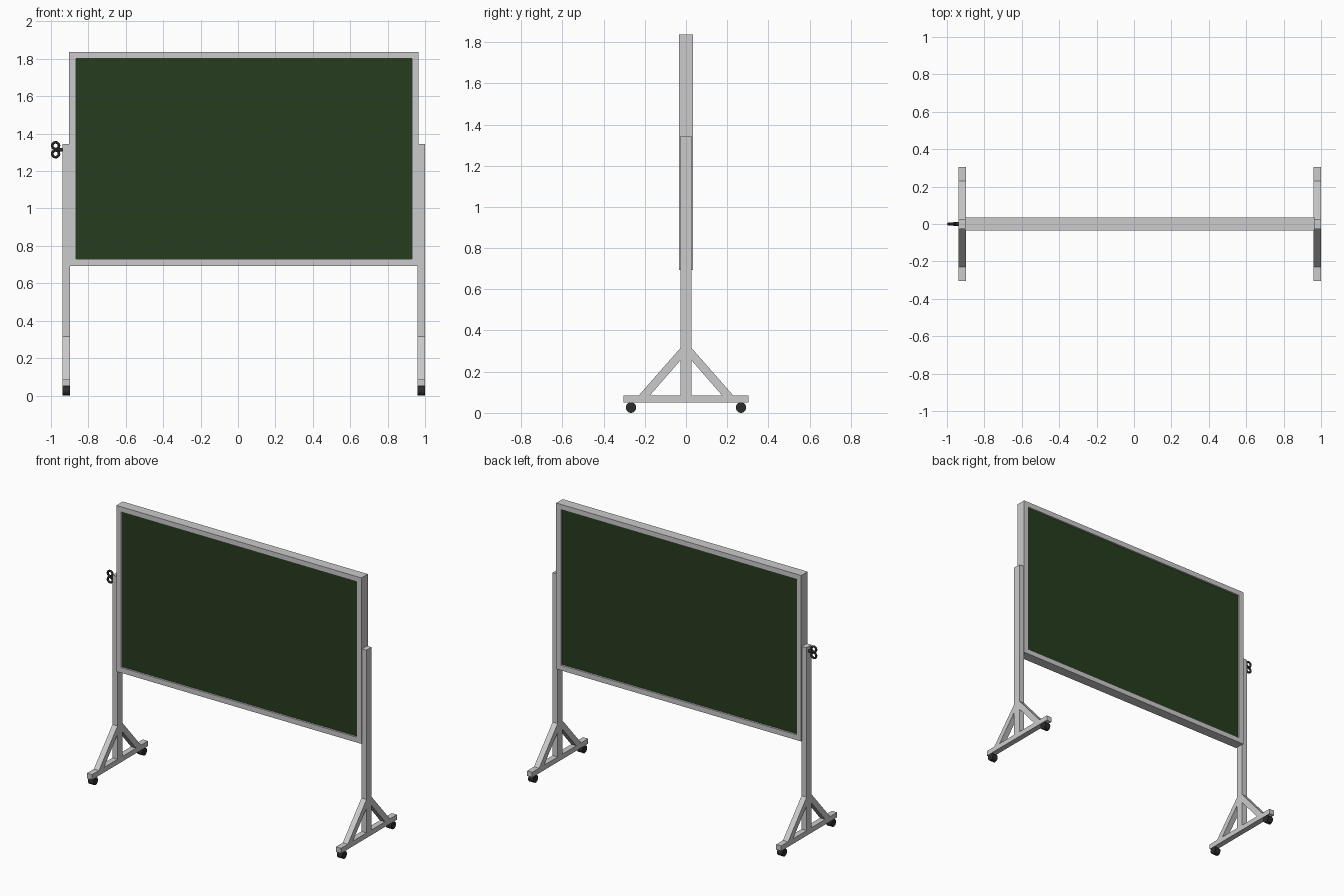
import bpy, bmesh
from math import pi
from mathutils import Vector, Matrix

if "Cube" in bpy.data.objects:
    bpy.data.objects.remove(bpy.data.objects["Cube"])

CX = 0.03          # middle of the board between the posts
PIVOT_Z = 1.314    # height of the clamp


def material(name, color):
    m = bpy.data.materials.new(name)
    m.diffuse_color = (*color, 1)
    m.use_nodes = True
    m.node_tree.nodes["Principled BSDF"].inputs["Base Color"].default_value = m.diffuse_color
    return m


green = material("board_green", (0.02, 0.045, 0.013))
black = material("black_rubber", (0.025, 0.025, 0.025))


def finish(name, bm, mat=None, smooth=False):
    bmesh.ops.recalc_face_normals(bm, faces=bm.faces)
    me = bpy.data.meshes.new(name)
    bm.to_mesh(me)
    bm.free()
    ob = bpy.data.objects.new(name, me)
    bpy.context.collection.objects.link(ob)
    if mat:
        me.materials.append(mat)
    if smooth:
        bpy.context.view_layer.objects.active = ob
        ob.select_set(True)
        bpy.ops.object.shade_smooth_by_angle(angle=pi / 5)
        ob.select_set(False)
    return ob


def prism(name, yz, x0, x1, mat=None):
    """Extrude a side-view (y, z) outline along x."""
    bm = bmesh.new()
    face = bm.faces.new([bm.verts.new((x0, y, z)) for y, z in yz])
    ext = bmesh.ops.extrude_face_region(bm, geom=[face])
    verts = [v for v in ext["geom"] if isinstance(v, bmesh.types.BMVert)]
    bmesh.ops.translate(bm, verts=verts, vec=(x1 - x0, 0, 0))
    return finish(name, bm, mat)


def box(name, x0, x1, y0, y1, z0, z1, mat=None):
    return prism(name, [(y0, z0), (y1, z0), (y1, z1), (y0, z1)], x0, x1, mat)


def x_cylinder(name, x0, x1, y, z, r, sides, mat):
    bm = bmesh.new()
    m = Matrix.Translation(((x0 + x1) / 2, y, z)) @ Matrix.Rotation(pi / 2, 4, 'Y')
    bmesh.ops.create_cone(bm, cap_ends=True, segments=sides, radius1=r,
                          radius2=r, depth=abs(x1 - x0), matrix=m)
    return finish(name, bm, mat, True)


def picture_frame(name, cx, cz, hw, hh, border, hy):
    """Rectangular ring made of four corner loops."""
    bm = bmesh.new()
    loops = []
    for inset, y in ((0, -hy), (border, -hy), (border, hy), (0, hy)):
        loops.append([bm.verts.new((cx + sx * (hw - inset), y, cz + sz * (hh - inset)))
                      for sx, sz in ((-1, -1), (1, -1), (1, 1), (-1, 1))])
    for i in range(4):
        a, b = loops[i], loops[(i + 1) % 4]
        for j in range(4):
            k = (j + 1) % 4
            bm.faces.new((a[j], a[k], b[k], b[j]))
    return finish(name, bm)


# Board and its frame
picture_frame("board_frame", CX + 0.001, 1.265, 0.934, 0.572, 0.036, 0.035)
box("chalkboard", CX - 0.91, CX + 0.912, -0.022, 0.022, 0.72, 1.81, green)

# Two side stands
for side, label in ((-1, "left"), (1, "right")):
    x = CX + side * 0.949
    x0, x1 = x - 0.0195, x + 0.0195
    box(label + "_post", x0, x1, -0.027, 0.027, 0.085, 1.345)
    box(label + "_foot", x0, x1, -0.304, 0.304, 0.05, 0.085)
    for s, end in ((-1, "front"), (1, "back")):
        outline = [(s * 0.027, 0.315), (s * 0.229, 0.085),
                   (s * 0.175, 0.085), (s * 0.027, 0.255)]
        prism(f"{label}_{end}_brace", outline, x0, x1)
        x_cylinder(f"{label}_{end}_wheel", x - 0.0205, x + 0.0205,
                   s * 0.267, 0.0255, 0.0255, 20, black)

# Clamp on the left post: shaft and two-ring thumb grip
post_out = CX - 0.9685
x_cylinder("clamp_shaft", post_out - 0.026, post_out + 0.004, 0, PIVOT_Z, 0.01, 16, black)
for s, label in ((1, "upper"), (-1, "lower")):
    bpy.ops.mesh.primitive_torus_add(
        major_segments=24, minor_segments=8, major_radius=0.018, minor_radius=0.007,
        location=(-0.975, 0, PIVOT_Z + s * 0.0215), rotation=(pi / 2, 0, 0))
    ring = bpy.context.object
    ring.name = label + "_clamp_ring"
    ring.data.materials.append(black)
    bpy.ops.object.shade_smooth()
